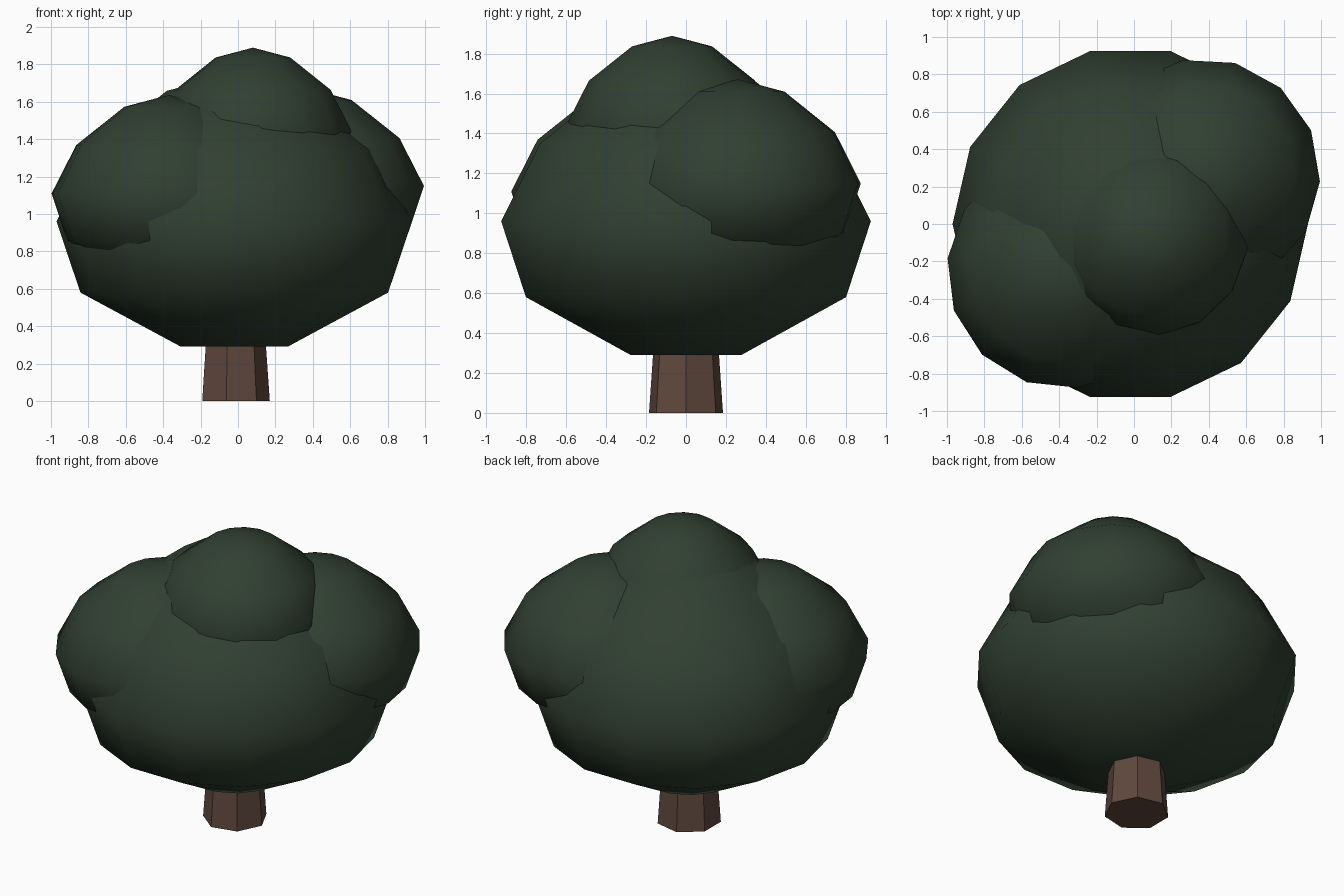
import bpy, bmesh
from math import pi, cos, sin, radians

cube = bpy.data.objects.get("Cube")
if cube:
    bpy.data.objects.remove(cube, do_unlink=True)


def material(name, color):
    mat = bpy.data.materials.new(name)
    mat.use_nodes = True
    mat.diffuse_color = color
    node = next(n for n in mat.node_tree.nodes if n.type == "BSDF_PRINCIPLED")
    node.inputs["Base Color"].default_value = color
    node.inputs["Roughness"].default_value = 0.9
    return mat


def lathe(name, profile, sides, center, mat, radius=1, turn=0, smooth=False):
    """Spin a (radius, height) profile into a closed solid."""
    bm = bmesh.new()
    rings = []
    for r, z in profile:
        angles = [radians(turn) + 2 * pi * i / sides for i in range(sides)]
        if r == 0:
            rings.append([bm.verts.new((0, 0, z * radius))] * sides)
        else:
            rings.append([bm.verts.new((r * radius * cos(a), r * radius * sin(a), z * radius))
                          for a in angles])
    bm.faces.new(rings[0][::-1])
    for low, high in zip(rings, rings[1:]):
        for i in range(sides):
            j = (i + 1) % sides
            corners = [low[i], low[j], high[j], high[i]]
            bm.faces.new(list(dict.fromkeys(corners)))
    if len(set(rings[-1])) > 1:
        bm.faces.new(rings[-1])
    for face in bm.faces:
        face.smooth = smooth
    mesh = bpy.data.meshes.new(name)
    bm.to_mesh(mesh)
    bm.free()
    mesh.materials.append(mat)
    obj = bpy.data.objects.new(name, mesh)
    obj.location = center
    bpy.context.collection.objects.link(obj)
    return obj


bark = material("bark brown", (0.115, 0.065, 0.048, 1))
leaf = material("leaf green", (0.030, 0.050, 0.031, 1))

# Tapered seven-sided trunk
lathe("trunk", [(0.19, 0), (0.155, 0.5)], 7, (-0.02, 0, 0), bark)

# Leaf clumps: one squashed, flat-bottomed dome profile at several sizes
dome = [(0.3, -0.705), (0.866, -0.4), (1, 0), (0.79, 0.41), (0.38, 0.735), (0, 0.835)]
clumps = [
    ("main_canopy", (-0.02, 0, 0.96), 0.95, 0),
    ("front_right_clump", (-0.37, -0.25, 1.11), 0.63, 174),
    ("back_left_clump", (0.37, 0.26, 1.15), 0.625, -3),
    ("top_clump", (0.08, -0.07, 1.447), 0.53, -7.5),
]
for name, center, radius, turn in clumps:
    lathe(name, dome, 14, center, leaf, radius, turn, smooth=True)
